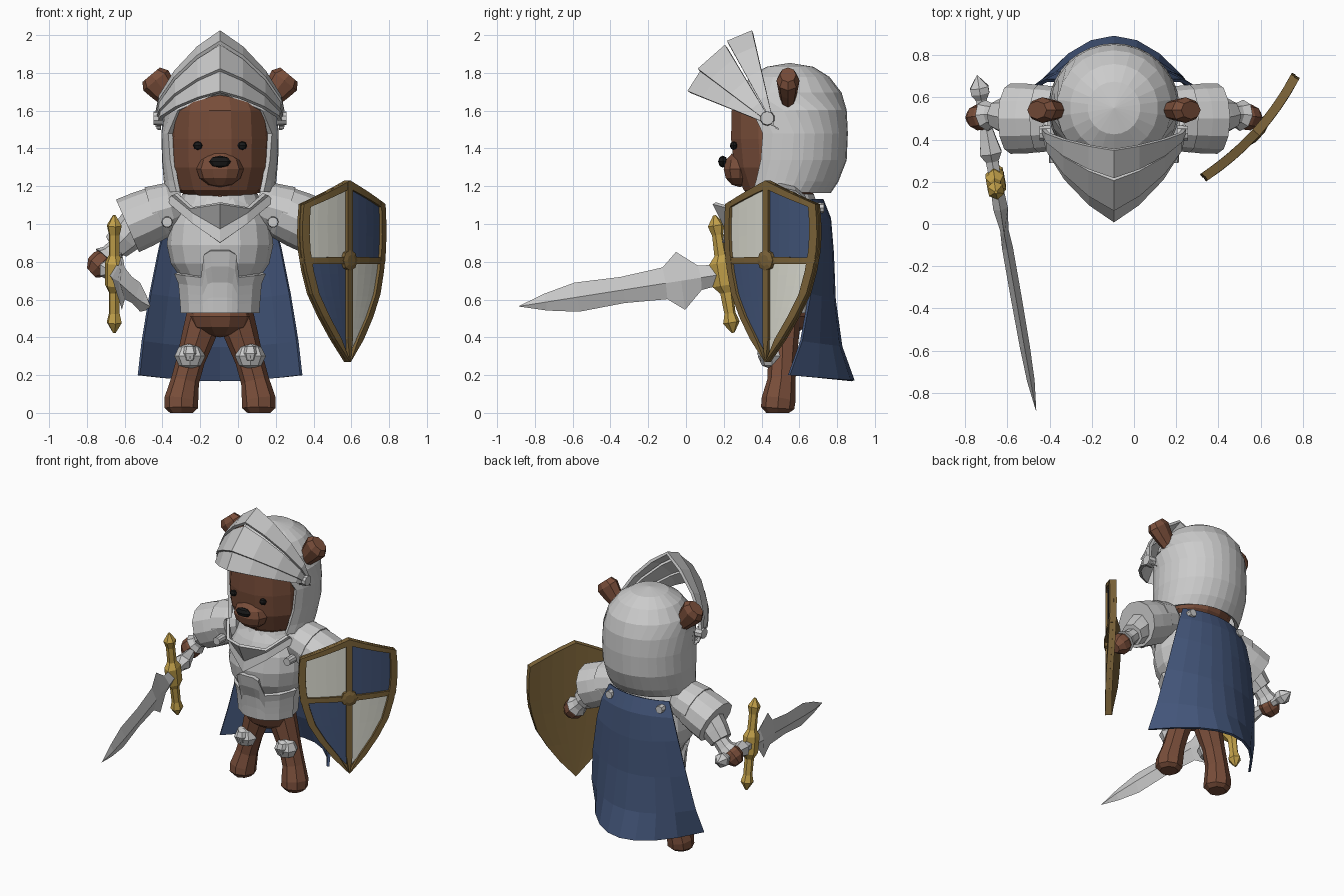
import bpy, bmesh
from math import sin, cos, pi, radians
from mathutils import Vector as V

if "Cube" in bpy.data.objects:
    bpy.data.objects.remove(bpy.data.objects["Cube"])

CX = -0.095  # body centre line; body parts are built around x = 0 and shifted


def mat(name, *c):
    m = bpy.data.materials.new(name)
    m.diffuse_color = (*c, 1)
    m.use_nodes = True
    m.node_tree.nodes["Principled BSDF"].inputs["Base Color"].default_value = m.diffuse_color
    return m


FUR = mat("fur", .19, .075, .042)
BLACK = mat("black", .01, .01, .01)
BLUE = mat("blue", .055, .09, .19)
GOLD = mat("gold", .55, .36, .07)
BRONZE = mat("bronze", .2, .125, .04)
WHITE = mat("white", .72, .72, .64)


def grid(name, rows, m=None, closed=False, thick=0, shift=CX):
    """Skin rows of points; closed rows make capped solids, open ones get thickness."""
    bm = bmesh.new()
    vs = [[bm.verts.new(p) for p in r] for r in rows]
    n = len(rows[0])
    for a, b in zip(vs, vs[1:]):
        for i in range(n if closed else n - 1):
            j = (i + 1) % n
            bm.faces.new((a[i], a[j], b[j], b[i]))
    if closed:
        bm.faces.new(vs[0])
        bm.faces.new(vs[-1])
    bmesh.ops.remove_doubles(bm, verts=bm.verts, dist=.0008)
    bmesh.ops.recalc_face_normals(bm, faces=bm.faces)
    me = bpy.data.meshes.new(name)
    bm.to_mesh(me)
    bm.free()
    ob = bpy.data.objects.new(name, me)
    bpy.context.collection.objects.link(ob)
    ob.location.x = shift
    if m:
        me.materials.append(m)
    if thick:
        mod = ob.modifiers.new("thickness", 'SOLIDIFY')
        mod.thickness, mod.offset = thick, 0
    return ob


def loft(name, secs, m=None, n=8, shift=CX):
    """Sections are (centre, half-axis a, half-axis b)."""
    ang = [2 * pi * i / n for i in range(n)]
    return grid(name, [[c + a * cos(t) + b * sin(t) for t in ang] for c, a, b in secs], m, True, 0, shift)


def tube(name, pts, m=None, n=8, flat=1, side=1, shift=CX):
    """Points are (x, y, z, radius); flat scales the depth."""
    P = [V((p[0] * side, p[1], p[2])) for p in pts]
    secs = []
    for i, p in enumerate(P):
        t = (P[min(i + 1, len(P) - 1)] - P[max(i - 1, 0)]).normalized()
        ref = V((0, 0, 1)) if abs(t.y) > .9 else V((0, 1, 0))
        a = ref.cross(t).normalized()
        secs.append((p, a * pts[i][3], t.cross(a) * pts[i][3] * flat))
    return loft(name, secs, m, n, shift)


def lathe(name, rings, m=None, n=14):
    """Rings are (z, rx, ry, centre y)."""
    return loft(name, [(V((0, cy, z)), V((rx, 0, 0)), V((0, ry, 0))) for z, rx, ry, cy in rings], m, n)


def ball(name, c, r, m=None, n=10, rings=6):
    c = V(c)
    return loft(name, [(c + V((0, 0, -r[2] * cos(pi * k / rings))), V((r[0] * sin(pi * k / rings), 0, 0)),
                        V((0, r[1] * sin(pi * k / rings), 0))) for k in range(rings + 1)], m, n)


def span(a, b, n):
    return [a + (b - a) * i / n for i in range(n + 1)]


def interp(table, x):
    for (x0, y0), (x1, y1) in zip(table, table[1:]):
        if x <= x1:
            return y0 + (y1 - y0) * (x - x0) / (x1 - x0)
    return table[-1][1]


# head and face
lathe("head", [(1.13, .15, .14, .5), (1.18, .225, .2, .5), (1.3, .265, .25, .5), (1.45, .27, .268, .5),
               (1.6, .26, .265, .5), (1.7, .2, .19, .5), (1.77, .08, .08, .5)], FUR)
ball("muzzle", (0, .285, 1.29), (.125, .09, .095), FUR)
ball("nose", (0, .195, 1.33), (.058, .025, .032), BLACK, 8, 4)
tube("neck", [(0, .5, 1.05, .15), (0, .5, 1.2, .17)], FUR, 12)

# helmet shell, open at the face: (z, rx, ry, centre y, half sweep from the back)
shell = [(1.84, 0, 0, .55, 180), (1.82, .12, .12, .55, 180), (1.77, .2, .2, .55, 180), (1.69, .26, .262, .55, 180),
         (1.6, .29, .288, .55, 132), (1.48, .298, .294, .55, 118), (1.34, .295, .288, .55, 121),
         (1.23, .285, .265, .53, 125), (1.17, .28, .245, .51, 128)]
grid("helmet", [[(rx * sin(radians(p)), cy + ry * cos(radians(p)), z) for p in span(-f, f, 22)]
                for z, rx, ry, cy, f in shell], thick=.026)

# raised visor: three stepped bands swept about the side pivots
arch = [(.325, -.08), (.325, .0), (.31, .08), (.23, .215), (.113, .345), (0, .43)]
arch = [(-x, r) for x, r in arch] + [(x, r) for x, r in arch[-2::-1]]
for i, (a0, a1, dr) in enumerate([(158, 143, -.01), (143, 121, .008), (119, 103, .02)]):
    rows = []
    for a in (a0, a1):
        k = radians(a)
        off = (130 - a) * .0011
        rows.append([(x * (1 + dr), .43 - off * -.8 + (r + dr) * cos(k), 1.56 + off * .6 + (r + dr) * sin(k))
                     for x, r in arch])
    grid(f"visor_band_{i + 1}", rows, thick=.02)

# torso armour
body = [(.53, .19, .18), (.6, .195, .185), (.71, .205, .2), (.79, .26, .24), (.89, .282, .255), (1.0, .27, .235),
        (1.08, .23, .2), (1.15, .17, .16)]
lathe("breastplate", [(z, rx, ry, .5) for z, rx, ry in body], n=16)
RX, RY = [(z, rx) for z, rx, _ in body], [(z, ry) for z, _, ry in body]
cols = []
for a, top in [(-80, .74), (-50, .73), (-25, .72), (-17, .84), (-10, .86), (10, .86), (17, .84), (25, .72), (50, .73), (80, .74)]:
    cols.append([((interp(RX, z) + .01) * sin(radians(a)), .5 - (interp(RY, z) + .01) * cos(radians(a)), z)
                 for z in span(.53, top, 4)])
grid("belly_plate", cols, thick=.025)

# pointed collar
half = [[(.28, .38, 1.12), (.14, .26, 1.0), (0, .2, .9)],
        [(.25, .37, 1.15), (.14, .26, 1.06), (0, .215, .975)],
        [(.235, .36, 1.16), (.15, .235, 1.085), (0, .15, 1.11)]]
grid("collar", [[(-x, y, z) for x, y, z in h] + h[-2::-1] for h in half], thick=.02)
lathe("neck_guard", [(1.06, .25, .2, .51), (1.13, .21, .18, .51), (1.16, .2, .17, .51)])

# hips
ball("hips", (0, .5, .51), (.175, .16, .11), FUR)

# paired parts
for s, side in ((-1, "right"), (1, "left")):
    ball(f"{side}_eye", (s * .118, .252, 1.415), (.025, .02, .023), BLACK, 8, 4)
    tube(f"{side}_ear", [(.22, .54, 1.62, .045), (.3, .54, 1.71, .072), (.34, .54, 1.76, .085), (.365, .54, 1.79, .06)],
         FUR, 8, .72, s)
    tube(f"{side}_visor_pivot", [(.3, .43, 1.56, .04), (.352, .43, 1.56, .036)], None, 10, 1, s)
    tube(f"{side}_pauldron_inner", [(.2, .5, 1.1, .09), (.26, .5, 1.09, .13), (.36, .5, 1.06, .14)], None, 12, 1.15, s)
    tube(f"{side}_pauldron", [(.25, .5, 1.09, .1), (.33, .5, 1.06, .142), (.41, .5, 1.025, .15), (.49, .5, .99, .152)],
         None, 12, 1.1, s)
    tube(f"{side}_strap_pin", [(.28, .36, 1.01, .03), (.28, .29, 1.01, .027)], None, 10, 1, s)
    tube(f"{side}_sleeve", [(.42, .5, 1.02, .1), (.5, .51, .93, .09), (.55, .52, .88, .075)], None, 8, 1, s)
    tube(f"{side}_gauntlet", [(.53, .52, .89, .05), (.58, .52, .84, .055), (.605, .515, .815, .075)], None, 8, 1, s)
    tube(f"{side}_hand", [(.58, .515, .84, .045), (.62, .51, .8, .07), (.65, .505, .77, .068), (.68, .505, .74, .035)],
         FUR, 8, .9, s)
    tube(f"{side}_leg", [(.07, .51, .55, .1), (.11, .51, .42, .09), (.155, .51, .28, .075), (.185, .505, .17, .075),
                         (.205, .49, .07, .09), (.205, .485, .025, .088), (.205, .485, 0, .06)], FUR, 8, 1, s)
    ball(f"{side}_knee_guard", (s * .16, .455, .3), (.082, .075, .07), None, 8, 4)
    ball(f"{side}_knee_cap", (s * .16, .42, .315), (.045, .05, .05), None, 6, 4)
    tube(f"{side}_cape_pin", [(.2, .64, 1.085, .03), (.2, .73, 1.085, .027)], None, 8, 1, s)

# cape: (z, half width, centre y, edge y)
drape = [(1.13, .235, .72, .66), (1.03, .28, .76, .68), (.85, .32, .775, .68), (.6, .37, .785, .655),
         (.35, .41, .82, .61), (.17, .43, .885, .545)]
grid("cape", [[(hw * u, yc - (yc - ye) * u * u, z + .03 * u * u * (z < 1)) for u in span(-1, 1, 8)]
              for z, hw, yc, ye in drape], BLUE, thick=.016)

# sword along its own axes
G = V((-.655, .2, .735))
A = V((.19, -1.08, -.17)).normalized()
U = V((0, -.155, .988))
U = (U - A * U.dot(A)).normalized()
S = A.cross(U)


def along(name, axis, p, q, secs, m=None, n=4):
    loft(name, [(G + axis * d, p * w, q * t) for d, w, t in secs], m, n, 0)


along("blade", A, U, S, [(.03, .055, .03), (.13, .065, .035), (.235, .155, .02), (.32, .085, .026), (.55, .07, .026),
                         (.8, .078, .024), (.97, .045, .018), (1.115, .001, .001)])
along("crossguard", U, A, S, [(-.315, .008, .008), (-.26, .045, .042), (-.21, .03, .03), (-.1, .035, .03),
                              (-.06, .07, .05), (.06, .07, .05), (.1, .035, .03), (.21, .03, .03),
                              (.26, .045, .042), (.315, .008, .008)], GOLD, 6)
along("grip", A, U, S, [(.02, .03, .03), (-.1, .035, .035), (-.14, .06, .06), (-.2, .045, .045), (-.27, .03, .03),
                        (-.4, .03, .03), (-.43, .05, .05), (-.46, .05, .05), (-.52, .001, .001)], None, 6)

# shield: curved patches laid out across (u) and down (t)
N, C = V((.74, -.67, 0)), V((.555, .455, 0))
D = V((.67, .74, 0))
WIDTH = [(0, .318), (.2, .33), (.44, .318), (.62, .268), (.8, .168), (.92, .075), (1, .002)]
CROSS = .44


def patch(name, left, right, t0, t1, depth, thick, m):
    rows = []
    for t in span(t0, t1, 8):
        w = interp(WIDTH, t)
        row = []
        for f in span(0, 1, 4):
            u = left(w) + (right(w) - left(w)) * f
            z = 1.23 - .96 * t - .125 * min(1, abs(u) / w) * max(0, 1 - t / CROSS)
            row.append(C + D * u + N * (.035 - .4 * u * u + depth) + V((0, 0, z)))
        rows.append(row)
    grid(name, rows, m, thick=thick, shift=0)


patch("shield_back", lambda w: -w, lambda w: 0, 0, 1, -.015, .02, BRONZE)
patch("shield_back", lambda w: 0, lambda w: w, 0, 1, -.015, .02, BRONZE)
for s, word in ((-1, "left"), (1, "right")):
    inner = lambda w, s=s: s * .018
    outer = lambda w, s=s: s * max(.019, w - .042)
    patch(f"shield_upper_{word}", inner, outer, .045, CROSS - .018, -.002, .012, WHITE if s < 0 else BLUE)
    patch(f"shield_lower_{word}", inner, outer, CROSS + .018, .94, -.002, .012, BLUE if s < 0 else WHITE)
    patch(f"shield_rim_{word}", lambda w, s=s: s * max(0, w - .045), lambda w, s=s: s * w, 0, 1, .002, .036, BRONZE)
    patch(f"shield_top_{word}", lambda w: 0, lambda w, s=s: s * w, 0, .045, .002, .034, BRONZE)
    patch(f"shield_bar_{word}", lambda w: 0, lambda w, s=s: s * w, CROSS - .02, CROSS + .02, .002, .034, BRONZE)
patch("shield_spine", lambda w: -min(w, .02), lambda w: min(w, .02), 0, 1, .002, .034, BRONZE)
boss = C + V((0, 0, 1.23 - .96 * CROSS))
loft("shield_boss", [(boss + N * d, D * r, V((0, 0, r))) for d, r in ((.02, .06), (.055, .055), (.062, .03))], BRONZE, 8, 0)
